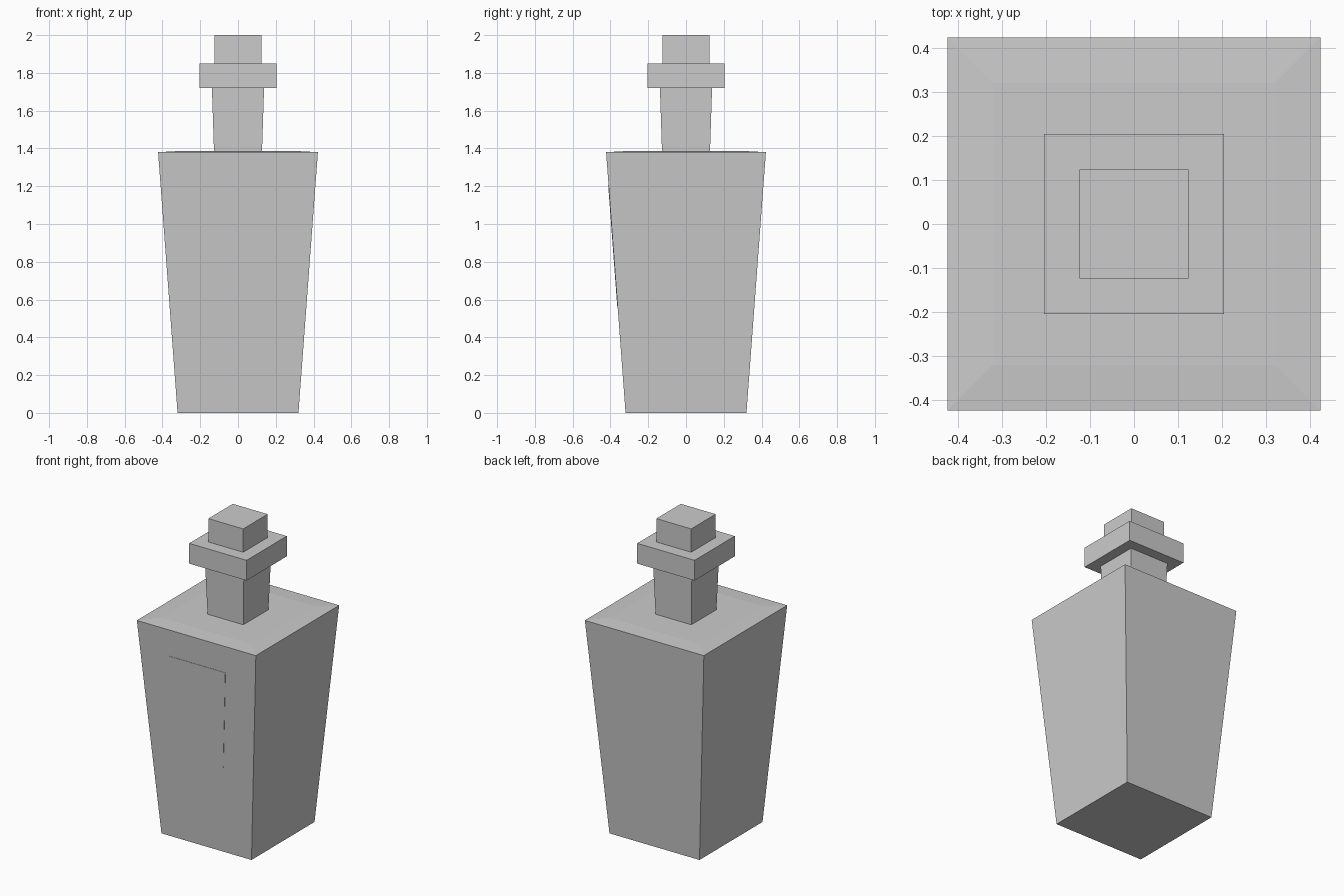
import bpy
import bmesh

default = bpy.data.objects.get("Cube")
if default:
    bpy.data.objects.remove(default, do_unlink=True)

grey = bpy.data.materials.new("plain grey")
grey.use_nodes = True
colour = (0.6, 0.6, 0.6, 1)
grey.diffuse_color = colour
grey.node_tree.nodes["Principled BSDF"].inputs["Base Color"].default_value = colour


def finish(name, bm):
    bmesh.ops.recalc_face_normals(bm, faces=bm.faces)
    mesh = bpy.data.meshes.new(name)
    bm.to_mesh(mesh)
    bm.free()
    mesh.materials.append(grey)
    obj = bpy.data.objects.new(name, mesh)
    bpy.context.collection.objects.link(obj)
    return obj


def square_loft(name, levels):
    """Stack square sections given as (half width, height) and cap both ends."""
    bm = bmesh.new()
    corners = ((-1, -1), (1, -1), (1, 1), (-1, 1))
    rings = [[bm.verts.new((x * r, y * r, z)) for x, y in corners] for r, z in levels]
    for low, high in zip(rings, rings[1:]):
        for i in range(4):
            j = (i + 1) % 4
            bm.faces.new((low[i], low[j], high[j], high[i]))
    bm.faces.new(rings[0])
    bm.faces.new(rings[-1])
    return finish(name, bm)


BASE, SHOULDER, HEIGHT = 0.32, 0.423, 1.38

# Flared bottle body with a barely raised shoulder
square_loft("bottle_body", [(BASE, 0), (SHOULDER, HEIGHT), (0.32, 1.386)])

# Neck, collar and stopper
square_loft("neck", [(0.127, 1.38), (0.138, 1.72)])
square_loft("collar", [(0.204, 1.72), (0.204, 1.85)])
square_loft("stopper", [(0.124, 1.85), (0.124, 2.0)])

# Thin tapered label lying on the sloping front
bm = bmesh.new()
outline = []
for half, z in ((0.15, 0.565), (0.198, 1.205)):
    y = -(BASE + (SHOULDER - BASE) * z / HEIGHT)
    outline.append([(-half, y, z), (half, y, z)])
label_points = outline[0] + outline[1][::-1]
back = bm.faces.new([bm.verts.new(p) for p in label_points])
front = bmesh.ops.extrude_face_region(bm, geom=[back])["geom"]
raised = [g for g in front if isinstance(g, bmesh.types.BMVert)]
bmesh.ops.translate(bm, verts=raised, vec=(0, -0.002, 0))
finish("front_label", bm)
